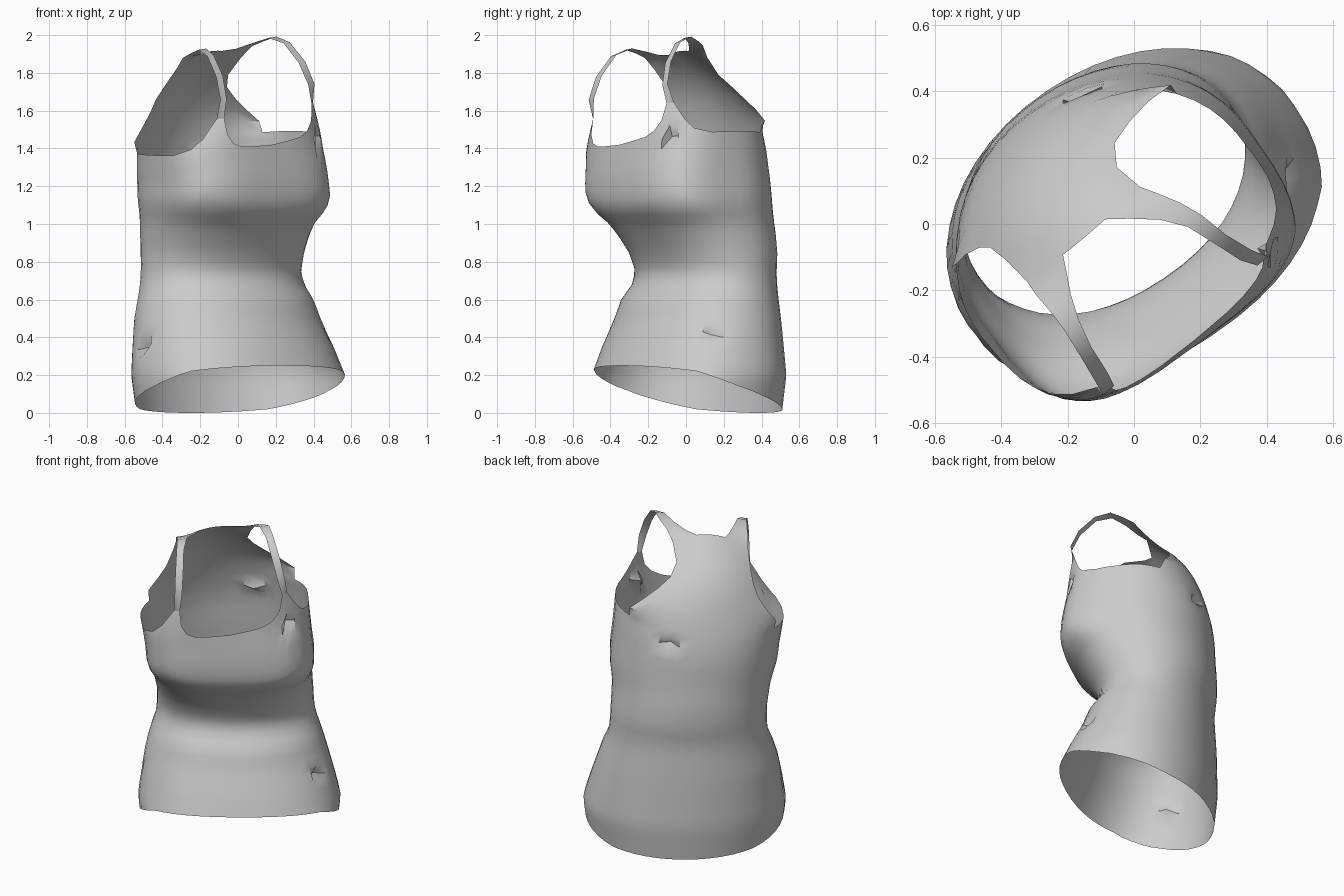
import bpy, bmesh, math
from mathutils import Matrix, Vector

cube = bpy.data.objects.get("Cube")
if cube:
    bpy.data.objects.remove(cube)

COLS = 48
SPLIT = 1.05                                   # height of the crease under the bust

# Body sections: height, half width, front depth, back depth, front squareness
SECTIONS = [
    (0.00, .570, .43, -.46, 2.3), (0.20, .595, .43, -.48, 2.3),
    (0.35, .565, .37, -.475, 2.2), (0.50, .530, .30, -.47, 2.1),
    (0.60, .500, .265, -.465, 2.1), (0.68, .470, .20, -.46, 2.1),
    (0.75, .460, .18, -.46, 2.1), (0.85, .458, .22, -.475, 2.2),
    (0.95, .463, .28, -.475, 2.4), (1.03, .470, .34, -.47, 2.7),
    (1.07, .485, .385, -.465, 3.2), (1.15, .495, .405, -.46, 3.5),
    (1.25, .490, .405, -.455, 3.4), (1.35, .490, .395, -.44, 3.1),
    (1.43, .492, .385, -.42, 3), (1.60, .420, .385, -.40, 3)]
# Upper edge by angle from the front: neck scoop, strap foot, armhole
TOP = [(0, 1.42), (15, 1.435), (22.5, 1.46), (30, 1.51), (37.5, 1.6),
       (45, 1.6), (52.5, 1.5), (60, 1.45), (75, 1.425), (100, 1.43), (180, 1.43)]
# Hem height by the cosine of that angle
HEM = [(-1, 0), (-.7, .02), (-.1, .1), (.6, .22), (1, .25)]
# Sideways lean and facing direction by height
LEAN = [(0, .008), (.2, .008), (.5, -.012), (.85, -.018), (1.2, -.052),
        (1.43, -.08), (1.6, -.07), (2, -.1)]
FACING = [(0, -56), (.8, -56), (1.2, -54), (1.5, -50)]


def interp(table, x):
    """Linear lookup in rows whose first entry is the key."""
    x = min(max(x, table[0][0]), table[-1][0])
    for lo, hi in zip(table, table[1:]):
        if x <= hi[0]:
            f = (x - lo[0]) / (hi[0] - lo[0])
            return [p + (q - p) * f for p, q in zip(lo[1:], hi[1:])]


def place(s, v, z):
    """Symmetric garment coordinates to the leaning, turned garment."""
    f = min(max((z - 1.1) / .3, 0), 1)
    roll = .13 * f * f * (3 - 2 * f)
    turn = Matrix.Rotation(math.radians(interp(FACING, z)[0]), 3, "Z")
    return turn @ Vector((v, s + interp(LEAN, z)[0], z + roll * s))


def power(x, p):
    return math.copysign(abs(x) ** p, x)


def body_point(col, z):
    ang = math.tau * col / COLS
    c, s = math.cos(ang), math.sin(ang)
    half, front, back, n = interp(SECTIONS, z)
    p = 2 / (n if c > 0 else 2.05)
    mid, depth = (front + back) / 2, (front - back) / 2
    return place(half * power(s, p), mid + depth * power(c, p), z)


def top_height(col):
    deg = 360 * col / COLS
    return interp(TOP, min(deg, 360 - deg))[0]


def add_sheet(bm, rows):
    """Skin a grid of points with quads."""
    grid = [[bm.verts.new(p) for p in row] for row in rows]
    for r0, r1 in zip(grid, grid[1:]):
        for i in range(len(r0) - 1):
            bm.faces.new((r0[i], r0[i + 1], r1[i + 1], r1[i]))


bm = bmesh.new()

# Body tube from hem to neck scoop and armholes
LOWER, UPPER = 20, 9
rows = []
for r in range(LOWER + UPPER + 1):
    row = []
    for col in range(COLS + 1):
        k = col % COLS
        if r <= LOWER:
            hem = interp(HEM, math.cos(math.tau * k / COLS))[0]
            z = hem + (SPLIT - hem) * r / LOWER
        else:
            z = SPLIT + (top_height(k) - SPLIT) * (r - LOWER) / UPPER
        row.append(body_point(k, z))
    rows.append(row)
add_sheet(bm, rows)

# Back yoke: edge height, centre height, half width, centre depth, edge depth, shift
YOKE = [(1.49, 1.50, .43, -.40, -.25, 0), (1.56, 1.58, .36, -.37, -.255, -.015),
        (1.63, 1.67, .295, -.325, -.245, -.035), (1.70, 1.76, .245, -.26, -.225, -.055),
        (1.77, 1.85, .218, -.17, -.165, -.065), (1.86, 1.92, .222, -.065, -.075, -.047)]
rows = [[body_point(16 + i, 1.43) for i in range(17)]]
for ze, zc, half, vc, ve, shift in YOKE:
    ts = [1 - i / 8 for i in range(17)]
    rows.append([place(t * half + shift, vc + (ve - vc) * t * t, zc + (ze - zc) * t * t)
                 for t in ts])
add_sheet(bm, rows)
neck = rows[-1]

# Shoulder straps: inner edge, outer edge, depth, height, shift
STRAP = [(.125, .24, -.02, 1.915, -.03), (.175, .255, .04, 1.937, -.012),
         (.215, .27, .11, 1.957, 0), (.242, .285, .2, 1.925, 0),
         (.262, .308, .29, 1.82, 0), (.282, .325, .335, 1.7, 0)]
for sign, inner, outer, start in ((1, 5, 6, neck[5::-1]),
                                  (-1, COLS - 5, COLS - 6, neck[11:])):
    rows = [start]
    for s0, s1, v, z, shift in STRAP:
        rows.append([place(sign * (s0 + (s1 - s0) * i / 5) + shift, v, z) for i in range(6)])
    p, q = body_point(inner, 1.6), body_point(outer, 1.6)
    rows.append([p.lerp(q, i / 5) for i in range(6)])
    add_sheet(bm, rows)

bmesh.ops.remove_doubles(bm, verts=bm.verts, dist=.002)
bmesh.ops.recalc_face_normals(bm, faces=bm.faces)

# Small pinched dents in the cloth
for spot in ((.41, -.08, 1.46), (.48, .17, .42), (-.5, -.3, .35), (-.15, .37, 1.34)):
    vert = min(bm.verts, key=lambda w: (w.co - Vector(spot)).length)
    vert.co -= Vector((vert.co.x, vert.co.y, 0)).normalized() * .05

mesh = bpy.data.meshes.new("tank_top")
bm.to_mesh(mesh)
bm.free()
shirt = bpy.data.objects.new("tank_top", mesh)
bpy.context.collection.objects.link(shirt)

# Plain grey cloth
cloth = bpy.data.materials.new("light_grey_cloth")
cloth.use_nodes = True
colour = (.6, .6, .6, 1)
cloth.diffuse_color = colour
cloth.node_tree.nodes["Principled BSDF"].inputs["Base Color"].default_value = colour
mesh.materials.append(cloth)

bpy.ops.object.select_all(action="DESELECT")
shirt.select_set(True)
bpy.context.view_layer.objects.active = shirt
bpy.ops.object.shade_smooth_by_angle(angle=math.radians(40))
